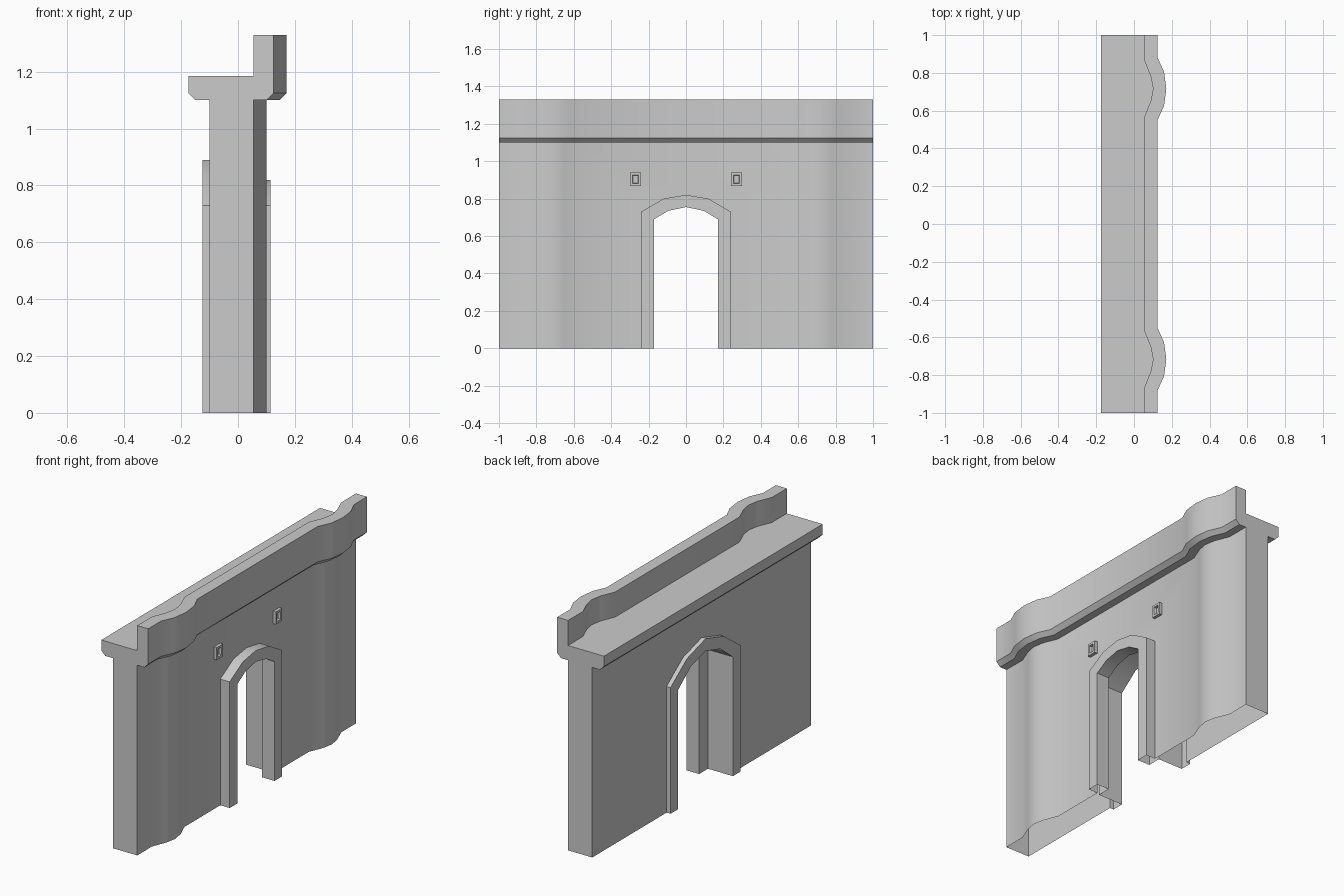
import bpy, bmesh

if "Cube" in bpy.data.objects:
    bpy.data.objects.remove(bpy.data.objects["Cube"])


def make_object(name, verts, faces):
    mesh = bpy.data.meshes.new(name)
    mesh.from_pydata(verts, [], faces)
    bm = bmesh.new()
    bm.from_mesh(mesh)
    bmesh.ops.recalc_face_normals(bm, faces=bm.faces)
    bm.to_mesh(mesh)
    bm.free()
    obj = bpy.data.objects.new(name, mesh)
    bpy.context.collection.objects.link(obj)
    return obj


def loft(name, rings):
    """Join equal closed rings and cap both ends."""
    n = len(rings[0])
    faces = [[i * n + j, i * n + (j + 1) % n, (i + 1) * n + (j + 1) % n, (i + 1) * n + j]
             for i in range(len(rings) - 1) for j in range(n)]
    faces += [list(range(n)), [(len(rings) - 1) * n + j for j in range(n)]]
    return make_object(name, [v for r in rings for v in r], faces)


def arch_prism(name, half, x0, x1, bottom):
    """Arch-shaped block; half = (y, z) points from spring to crown."""
    pts = [(half[0][0], bottom)] + half
    pts += [(-y, z) for y, z in reversed(half[:-1])] + [(-half[0][0], bottom)]
    return loft(name, [[(x, y, z) for y, z in pts] for x in (x0, x1)])


def combine(target, other, operation):
    mod = target.modifiers.new("cut", 'BOOLEAN')
    mod.object, mod.operation, mod.solver = other, operation, 'EXACT'
    bpy.context.view_layer.objects.active = target
    bpy.ops.object.modifier_apply(modifier=mod.name)
    bpy.data.objects.remove(other, do_unlink=True)


def smooth(obj):
    bpy.ops.object.select_all(action='DESELECT')
    obj.select_set(True)
    bpy.context.view_layer.objects.active = obj
    bpy.ops.object.shade_smooth_by_angle(angle=0.5)


# Wall, walkway and parapet section: (x, z, bulge half width, bulge shoulder)
FLAT, INNER, OUTER = (0, 0.15, 0.08), (1, 0.148, 0.065), (1, 0.165, 0.09)
section = [(-0.10, -0.05, FLAT), (0.055, -0.05, INNER), (0.055, 1.10, INNER),
           (0.10, 1.10, OUTER), (0.125, 1.125, OUTER), (0.125, 1.33, OUTER),
           (0.055, 1.33, INNER), (0.055, 1.185, INNER), (-0.175, 1.185, FLAT),
           (-0.175, 1.125, FLAT), (-0.15, 1.10, FLAT), (-0.10, 1.10, FLAT)]


def ring(centre, side, level):
    result = []
    for x, z, (on, wide, shoulder) in section:
        y = centre + side * (wide if level == 0 else shoulder)
        result.append((x + on * (0, 0.034, 0.046)[level], y, z))
    return result


def end_ring(y):
    return [(x, y, z) for x, z, _ in section]


rings = [end_ring(-1)]
for c in (-0.716, 0.716):
    rings += [ring(c, s, k) for s, k in ((-1, 0), (-1, 1), (0, 2), (1, 1), (1, 0))]
rings.append(end_ring(1))
wall = loft("gate_wall", rings)

# Raised arch surrounds, then the narrow front opening and wider rear recess
front_outer = [(0.24, 0.73), (0.12, 0.80), (0, 0.82)]
front_inner = [(0.17, 0.69), (0.095, 0.735), (0, 0.755)]
back_outer = [(0.32, 0.73), (0.17, 0.84), (0, 0.89)]
back_inner = [(0.25, 0.69), (0.135, 0.78), (0, 0.82)]
combine(wall, arch_prism("front_surround", front_outer, 0.04, 0.115, -0.04), 'UNION')
combine(wall, arch_prism("back_surround", back_outer, -0.125, -0.05, -0.04), 'UNION')
combine(wall, arch_prism("front_opening", front_inner, 0.0, 0.2, -0.1), 'DIFFERENCE')
combine(wall, arch_prism("back_recess", back_inner, -0.3, 0.035, -0.1), 'DIFFERENCE')

# Trim at ground level, leaving the underside open
bm = bmesh.new()
bm.from_mesh(wall.data)
bmesh.ops.bisect_plane(bm, geom=bm.verts[:] + bm.edges[:] + bm.faces[:],
                       plane_co=(0, 0, 0), plane_no=(0, 0, 1), clear_inner=True)
bm.to_mesh(wall.data)
bm.free()
smooth(wall)


# Small framed niches either side of the arch
def niche(name, y):
    loops = [(0.054, 0.029, 0.036), (0.073, 0.029, 0.036),
             (0.073, 0.016, 0.023), (0.058, 0.013, 0.020)]
    verts = [(x, y + a * w, 0.903 + b * h) for x, w, h in loops
             for a, b in ((-1, -1), (1, -1), (1, 1), (-1, 1))]
    faces = [[i * 4 + j, i * 4 + (j + 1) % 4, i * 4 + 4 + (j + 1) % 4, i * 4 + 4 + j]
             for i in range(3) for j in range(4)]
    return make_object(name, verts, faces + [[12, 13, 14, 15]])


for label, y in (("left", -0.27), ("right", 0.27)):
    niche("niche_" + label, y)
